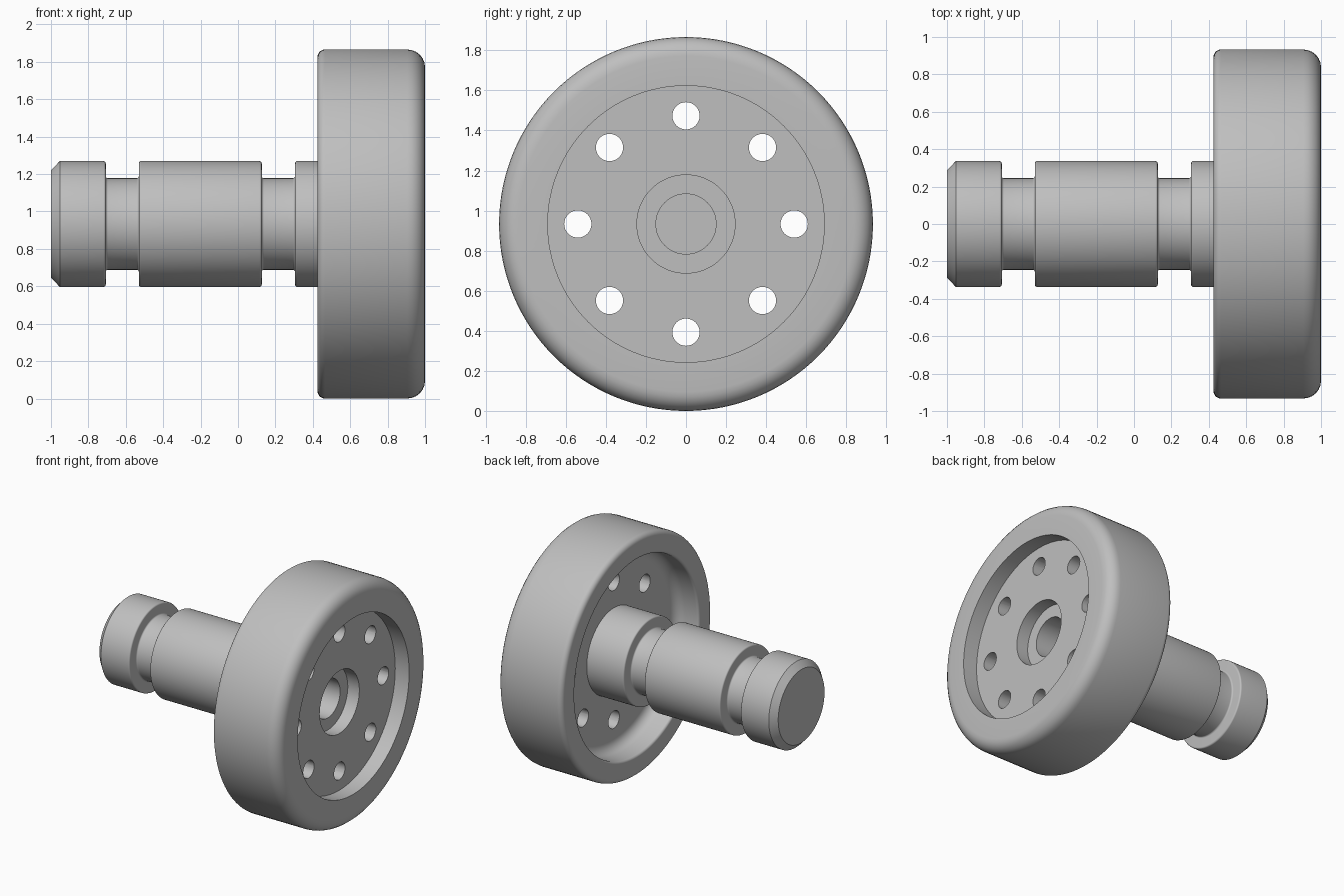
import bpy, bmesh
from math import pi, sin, cos
from mathutils import Vector, Matrix

old = bpy.data.objects.get("Cube")
if old:
    bpy.data.objects.remove(old, do_unlink=True)

AXIS_Z = 0.933
SEGMENTS = 128

steel = bpy.data.materials.new("light grey steel")
steel.use_nodes = True
GREY = (0.52, 0.52, 0.52, 1)
steel.diffuse_color = GREY
steel.node_tree.nodes["Principled BSDF"].inputs["Base Color"].default_value = GREY


def rounded(profile, steps=6):
    """Expand (x, radius, fillet) corners into points with arcs."""
    points = []
    for i, (x, r, fillet) in enumerate(profile):
        p = Vector((x, 0, r))
        if not fillet:
            points.append(p)
            continue
        before = Vector((profile[i - 1][0], 0, profile[i - 1][1]))
        after_x, after_r, _ = profile[(i + 1) % len(profile)]
        u = (before - p).normalized() * fillet
        v = (Vector((after_x, 0, after_r)) - p).normalized() * fillet
        for k in range(steps + 1):
            a = k / steps * pi / 2
            points.append(p + u + v - v * cos(a) - u * sin(a))
    return points


def lathe(name, profile, closed):
    """Turn a profile around the x axis."""
    bm = bmesh.new()
    verts = [bm.verts.new(p) for p in rounded(profile)]
    edges = [bm.edges.new(pair) for pair in zip(verts, verts[1:])]
    if closed:
        edges.append(bm.edges.new((verts[-1], verts[0])))
    bmesh.ops.spin(bm, geom=verts + edges, cent=(0, 0, 0), axis=(1, 0, 0),
                   angle=2 * pi, steps=SEGMENTS, use_merge=False)
    bmesh.ops.remove_doubles(bm, verts=bm.verts, dist=1e-5)
    bmesh.ops.recalc_face_normals(bm, faces=bm.faces)
    mesh = bpy.data.meshes.new(name)
    bm.to_mesh(mesh)
    bm.free()
    mesh.materials.append(steel)
    obj = bpy.data.objects.new(name, mesh)
    obj.location.z = AXIS_Z
    bpy.context.collection.objects.link(obj)
    return obj


def activate(obj):
    bpy.ops.object.select_all(action='DESELECT')
    obj.select_set(True)
    bpy.context.view_layer.objects.active = obj


# Wheel: rim with a recess on both sides of the web
wheel = lathe("wheel", [
    (0.88, 0.245, 0), (0.88, 0.69, 0), (1.0, 0.69, 0), (1.0, 0.933, 0.095),
    (0.425, 0.933, 0.04), (0.425, 0.765, 0.02), (0.625, 0.765, 0.08),
    (0.625, 0.245, 0)], closed=True)

# Shaft: chamfered end, two grooves, stepped blind bore inside the wheel
G = 0.012
shaft = lathe("shaft", [
    (-1.0, 0, 0), (-1.0, 0.287, 0), (-0.953, 0.336, 0),
    (-0.707, 0.336, G), (-0.707, 0.245, G), (-0.53, 0.245, G), (-0.53, 0.336, G),
    (0.127, 0.336, G), (0.127, 0.245, G), (0.305, 0.245, G), (0.305, 0.336, G),
    (0.64, 0.336, 0), (0.64, 0.25, 0), (0.78, 0.25, 0),
    (0.78, 0.15, 0), (0.5, 0.15, 0), (0.5, 0, 0)], closed=False)

# Ring of eight holes through the web
bm = bmesh.new()
for i in range(8):
    turn = Matrix.Rotation(i * pi / 4, 4, 'X')
    place = turn @ Matrix.Translation((0.75, 0, 0.54)) @ Matrix.Rotation(pi / 2, 4, 'Y')
    bmesh.ops.create_cone(bm, cap_ends=True, segments=32, radius1=0.068,
                          radius2=0.068, depth=0.4, matrix=place)
cutter_mesh = bpy.data.meshes.new("hole_cutter")
bm.to_mesh(cutter_mesh)
bm.free()
cutter_mesh.materials.append(steel)
cutter = bpy.data.objects.new("hole_cutter", cutter_mesh)
cutter.location.z = AXIS_Z
cutter.hide_render = True
bpy.context.collection.objects.link(cutter)

cut = wheel.modifiers.new("holes", 'BOOLEAN')
cut.operation = 'DIFFERENCE'
cut.solver = 'EXACT'
cut.object = cutter
activate(wheel)
bpy.ops.object.modifier_apply(modifier=cut.name)
bpy.data.objects.remove(cutter, do_unlink=True)

for obj in (wheel, shaft):
    activate(obj)
    bpy.ops.object.shade_smooth_by_angle(angle=pi / 6)
